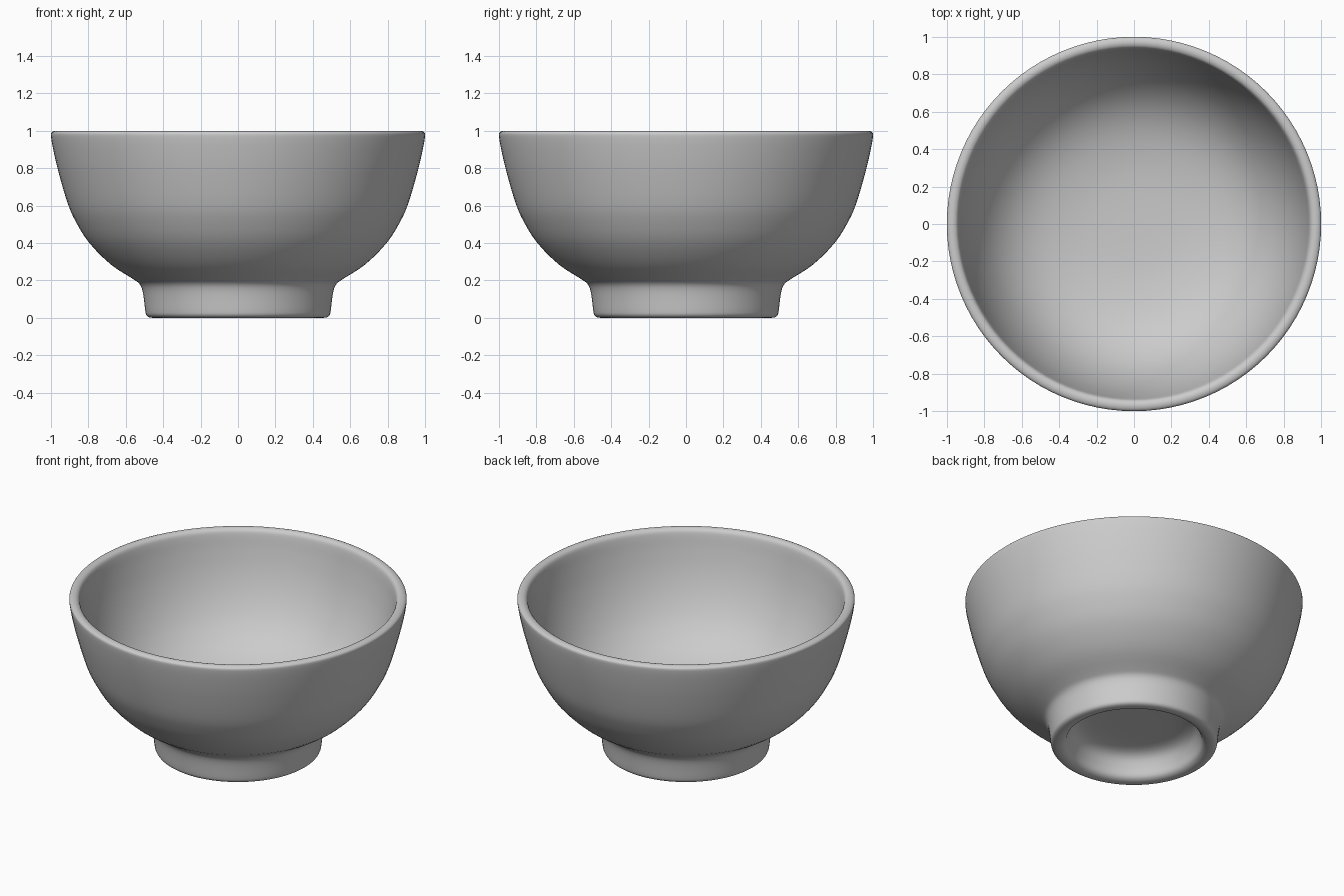
import bpy, bmesh, math
from mathutils import Vector

if "Cube" in bpy.data.objects:
    bpy.data.objects.remove(bpy.data.objects["Cube"], do_unlink=True)

SEGMENTS = 96

# Single glazed-clay colour
clay = bpy.data.materials.new("plain grey")
clay.use_nodes = True
colour = (0.6, 0.6, 0.6, 1.0)
clay.diffuse_color = colour
clay.node_tree.nodes["Principled BSDF"].inputs["Base Color"].default_value = colour

# Closed section (radius, height): underside, foot ring, outer wall, rim, inner wall, floor
SECTION = [
    (0.0, 0.165), (0.18, 0.165), (0.30, 0.155), (0.36, 0.125), (0.39, 0.07),
    (0.405, 0.025), (0.425, 0.006), (0.45, 0.0), (0.475, 0.003), (0.49, 0.015),
    (0.496, 0.04), (0.503, 0.10), (0.512, 0.15), (0.528, 0.183), (0.565, 0.21),
    (0.68, 0.285), (0.795, 0.40), (0.865, 0.51), (0.91, 0.61), (0.96, 0.78),
    (0.988, 0.90), (1.0, 0.97), (0.997, 0.99), (0.98, 0.999), (0.96, 0.998),
    (0.943, 0.985), (0.933, 0.95), (0.918, 0.87), (0.885, 0.74), (0.83, 0.60),
    (0.75, 0.47), (0.64, 0.365), (0.50, 0.295), (0.32, 0.255), (0.15, 0.242), (0.0, 0.24),
]


def smooth_path(points, steps):
    """Catmull-Rom interpolation through the section points."""
    pts = [Vector(p) for p in points]
    pts = [pts[0]] + pts + [pts[-1]]
    out = []
    for a, b, c, d in zip(pts, pts[1:], pts[2:], pts[3:]):
        for i in range(steps):
            t = i / steps
            out.append(0.5 * (2 * b + (c - a) * t + (2 * a - 5 * b + 4 * c - d) * t**2
                              + (3 * b - a - 3 * c + d) * t**3))
    return out + [pts[-1]]


def lathe(name, section, material):
    """Revolve a section about z into a smooth solid."""
    bm = bmesh.new()
    verts = [bm.verts.new((max(p.x, 0), 0, p.y)) for p in section]
    edges = [bm.edges.new(pair) for pair in zip(verts, verts[1:])]
    bmesh.ops.spin(bm, geom=verts + edges, cent=(0, 0, 0), axis=(0, 0, 1),
                   angle=math.tau, steps=SEGMENTS, use_merge=True)
    bmesh.ops.remove_doubles(bm, verts=bm.verts, dist=1e-5)
    bmesh.ops.recalc_face_normals(bm, faces=bm.faces)
    for face in bm.faces:
        face.smooth = True
    mesh = bpy.data.meshes.new(name)
    bm.to_mesh(mesh)
    bm.free()
    mesh.materials.append(material)
    obj = bpy.data.objects.new(name, mesh)
    bpy.context.collection.objects.link(obj)
    return obj


lathe("bowl", smooth_path(SECTION, 3), clay)
